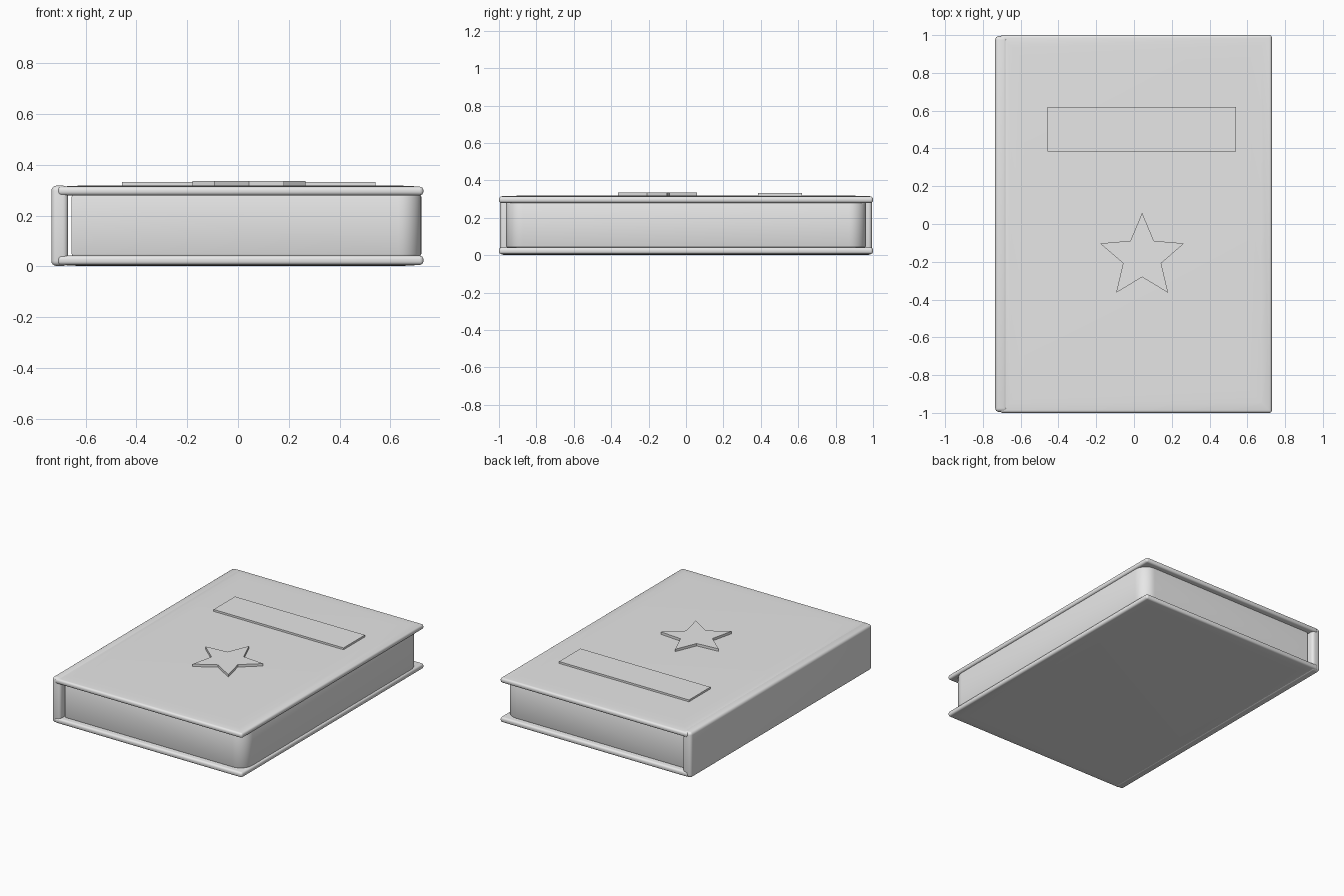
import bpy, bmesh, math
from mathutils import Vector

cube = bpy.data.objects.get("Cube")
if cube:
    bpy.data.objects.remove(cube, do_unlink=True)

grey = bpy.data.materials.new("plain grey")
grey.use_nodes = True
color = (0.8, 0.8, 0.8, 1)
grey.diffuse_color = color
grey.node_tree.nodes["Principled BSDF"].inputs["Base Color"].default_value = color


def finish(name, bm, angle=40):
    bmesh.ops.recalc_face_normals(bm, faces=bm.faces)
    mesh = bpy.data.meshes.new(name)
    bm.to_mesh(mesh)
    bm.free()
    mesh.materials.append(grey)
    ob = bpy.data.objects.new(name, mesh)
    bpy.context.collection.objects.link(ob)
    bpy.ops.object.select_all(action="DESELECT")
    ob.select_set(True)
    bpy.context.view_layer.objects.active = ob
    bpy.ops.object.shade_smooth_by_angle(angle=math.radians(angle))
    return ob


def box(low, high):
    bm = bmesh.new()
    bmesh.ops.create_cube(bm, size=1)
    low, high = Vector(low), Vector(high)
    for v in bm.verts:
        v.co = (low + high) / 2 + v.co * (high - low)
    return bm


def bevel(bm, edges, width, segments):
    bmesh.ops.bevel(bm, geom=list(edges), offset=width, segments=segments,
                    profile=0.5, affect="EDGES")


def cover(name, z0, z1, side):
    """Board with rounded rim and a slightly swollen outer face."""
    bm = box((-0.71, -1, z0), (0.73, 1, z1))
    bevel(bm, bm.edges, 0.014, 4)
    bm.normal_update()
    outer = max(bm.faces, key=lambda f: f.calc_area() * (f.normal.z * side > 0.9))
    for width, rise in ((0.06, 0.003), (0.10, 0.002)):
        bmesh.ops.inset_region(bm, faces=[outer], thickness=width)
        for v in outer.verts:
            v.co.z += side * rise
    finish(name, bm)


cover("front_cover", 0.28, 0.314, 1)
cover("back_cover", 0.006, 0.042, -1)

# Spine
bm = box((-0.735, -0.995, 0.002), (-0.669, 0.995, 0.318))
bevel(bm, bm.edges, 0.02, 4)
finish("spine", bm)

# Page block, with its two outer upright corners rounded
bm = box((-0.655, -0.962, 0.041), (0.722, 0.962, 0.282))
bevel(bm, [e for e in bm.edges if all(v.co.x > 0 for v in e.verts)
           and abs(e.verts[0].co.z - e.verts[1].co.z) > 0.1], 0.09, 8)
bevel(bm, [e for e in bm.edges
           if abs(e.verts[0].co.z - e.verts[1].co.z) < 0.01], 0.008, 2)
finish("pages", bm)

# Raised title plate
finish("title_plate", box((-0.457, 0.385, 0.312), (0.541, 0.62, 0.332)))

# Raised star
bm = bmesh.new()
points = []
for i in range(10):
    a = math.pi / 2 + i * math.pi / 5
    r = 0.106 if i % 2 else 0.234
    points.append(bm.verts.new((0.043 + r * math.cos(a), -0.175 + r * math.sin(a), 0.312)))
face = bm.faces.new(points)
top = bmesh.ops.extrude_face_region(bm, geom=[face], use_keep_orig=True)["geom"]
bmesh.ops.translate(bm, vec=(0, 0, 0.024),
                    verts=[g for g in top if isinstance(g, bmesh.types.BMVert)])
finish("star", bm, 30)
